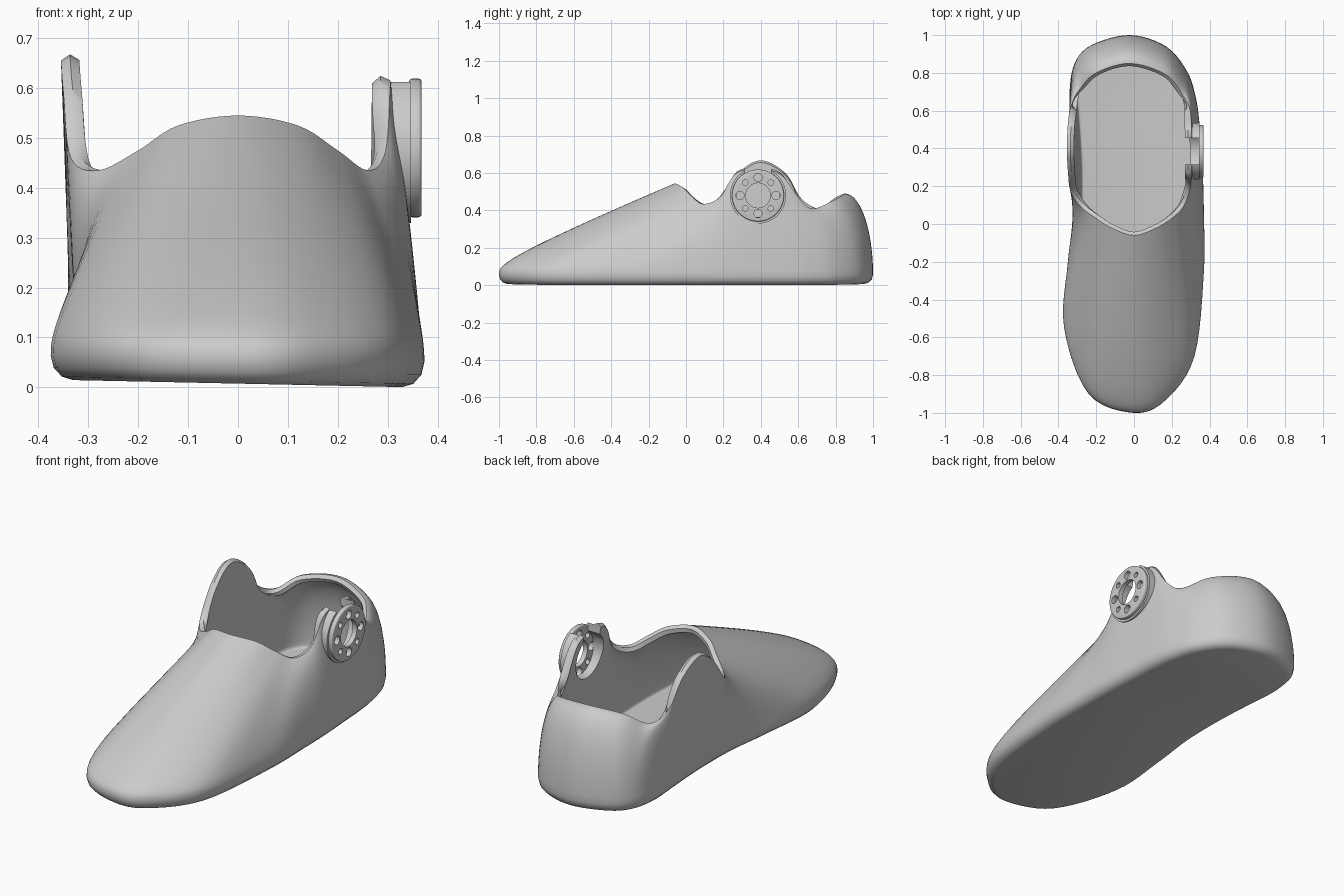
import bpy, bmesh
from math import sin, cos, pi
from mathutils import Vector, Matrix

if "Cube" in bpy.data.objects:
    bpy.data.objects.remove(bpy.data.objects["Cube"])

grey = bpy.data.materials.new("light grey plastic")
grey.use_nodes = True
grey.diffuse_color = (0.6, 0.6, 0.6, 1)
grey.node_tree.nodes["Principled BSDF"].inputs["Base Color"].default_value = (0.6, 0.6, 0.6, 1)

WALL = 0.037      # shell thickness
STEPS = 6         # subdivisions between stations
ROWS = 20         # rows from sole edge to rim

# Stations around the shoe: sole x, y, then rim x, y, z
STATIONS = [
    (0, -1, 0, -.06, .545), (.17, -.93, .12, -.02, .525), (.32, -.7, .2, .03, .475),
    (.37, -.25, .26, .09, .435), (.37, .05, .295, .18, .47), (.365, .25, .305, .27, .6),
    (.355, .4, .305, .4, .615), (.345, .55, .305, .51, .59), (.325, .68, .295, .61, .46),
    (.28, .81, .26, .68, .41), (.17, .94, .17, .79, .455), (-.02, 1, -.02, .85, .49),
    (-.22, .95, -.2, .8, .47), (-.31, .86, -.29, .71, .41), (-.34, .72, -.335, .62, .46),
    (-.33, .55, -.35, .53, .59), (-.32, .4, -.355, .4, .655), (-.315, .25, -.35, .28, .59),
    (-.32, .05, -.335, .17, .46), (-.35, -.2, -.28, .09, .435), (-.37, -.55, -.2, .03, .475),
    (-.24, -.9, -.12, -.02, .525)]


def smoothstep(lo, hi, x):
    t = min(1, max(0, (x - lo) / (hi - lo)))
    return t * t * (3 - 2 * t)


def closed_spline(points):
    """Smooth closed curve through points of any dimension."""
    out, n = [], len(points)
    for i in range(n):
        a, b, c, d = (points[(i + k) % n] for k in (-1, 0, 1, 2))
        for s in range(STEPS):
            t = s / STEPS
            out.append([q + t / 2 * (r - p + t * (2 * p - 5 * q + 4 * r - w
                        + t * (3 * (q - r) + w - p))) for p, q, r, w in zip(a, b, c, d)])
    return out


def wall_profile(v, x, y):
    """Inward and upward progress of the wall: toe slope, side wall or heel dome."""
    toe, heel = 1 - smoothstep(-.4, .1, y), smoothstep(.55, .85, y)
    side = 1 - toe - heel
    exponent = 1.05 + 1.3 * x
    a = toe * v * v + heel * (1 - cos(v * pi / 2)) + side * v ** exponent
    b = toe * (.75 * v * v + .25 * v ** .6) + heel * sin(v * pi / 2) + side * v
    return a, b


def finish(bm, name, angle=0.7):
    bmesh.ops.recalc_face_normals(bm, faces=bm.faces)
    mesh = bpy.data.meshes.new(name)
    bm.to_mesh(mesh)
    bm.free()
    obj = bpy.data.objects.new(name, mesh)
    bpy.context.collection.objects.link(obj)
    mesh.materials.append(grey)
    smooth(obj, angle)
    return obj


def select_only(obj):
    bpy.ops.object.select_all(action='DESELECT')
    obj.select_set(True)
    bpy.context.view_layer.objects.active = obj


def smooth(obj, angle=0.7):
    select_only(obj)
    bpy.ops.object.shade_smooth_by_angle(angle=angle)


def add_disc(bm, radius, x0, x1, y, z, sides=48):
    """Solid cylinder lying along x."""
    place = Matrix.Translation(((x0 + x1) / 2, y, z)) @ Matrix.Rotation(pi / 2, 4, 'Y')
    bmesh.ops.create_cone(bm, cap_ends=True, segments=sides, radius1=radius,
                          radius2=radius, depth=x1 - x0, matrix=place)


def cut(obj, cutter):
    cutter.hide_render = True
    mod = obj.modifiers.new("cut", 'BOOLEAN')
    mod.object, mod.operation, mod.solver = cutter, 'DIFFERENCE', 'EXACT'
    select_only(obj)
    bpy.ops.object.modifier_apply(modifier=mod.name)


def bridge(bm, lower, upper):
    n = len(lower)
    for i in range(n):
        j = (i + 1) % n
        bm.faces.new((lower[i], lower[j], upper[j], upper[i]))


# Shoe shell: rounded sole edge, then walls rising to the wavy rim
bm = bmesh.new()
curve = closed_spline(STATIONS)
count = len(curve)
inward = []
for i in range(count):
    p, q = curve[i - 1], curve[(i + 1) % count]
    inward.append(Vector((p[1] - q[1], q[0] - p[0])).normalized())
rows = []
for k in range(4):
    t = pi / 2 * (1 - k / 3) if k else pi / 2
    rows.append([(c[0] + n.x * .045 * (1 - cos(t)), c[1] + n.y * .045 * (1 - cos(t)),
                  .0075 + .05 * (1 - sin(t))) for c, n in zip(curve, inward)])
for k in range(1, ROWS + 1):
    row = []
    for sx, sy, rx, ry, rz in curve:
        a, b = wall_profile(k / ROWS, sx, sy)
        row.append((sx + (rx - sx) * a, sy + (ry - sy) * a, .0575 + (rz - .0575) * b))
    rows.append(row)
outer = [[bm.verts.new((x, y, z - .022 * x * max(0, 1 - z / .2))) for x, y, z in row]
         for row in rows]
for lower, upper in zip(outer, outer[1:]):
    bridge(bm, lower, upper)
bm.faces.new(outer[0][::-1])
bm.normal_update()

# Inner lining offset from the outside, joined by a rounded rim
inner = [[bm.verts.new(v.co - v.normal * WALL) for v in row] for row in outer]
for lower, upper in zip(inner, inner[1:]):
    bridge(bm, upper, lower)
bm.faces.new(inner[0])
crest = []
for o, below, i in zip(outer[-1], outer[-2], inner[-1]):
    rise = (o.co - below.co).normalized()
    crest.append(bm.verts.new((o.co + i.co) / 2 + rise * .012))
bridge(bm, outer[-1], crest)
bridge(bm, crest, inner[-1])
shell = finish(bm, "shoe_shell", 0.9)

# Side fitting: collar around a bore, open at the top, with a perforated disc outside
CY, CZ = .385, .48
bm = bmesh.new()
add_disc(bm, .15, .305, .347, CY, CZ, 64)
collar = finish(bm, "fitting_collar")

bm = bmesh.new()
add_disc(bm, .115, .2, .45, CY, CZ)
bore = finish(bm, "bore_cutter")
bm = bmesh.new()
bmesh.ops.create_cube(bm, size=1, matrix=Matrix.Translation((.3, CY, .63))
                      @ Matrix.Diagonal((.2, .14, .18, 1)))
slot = finish(bm, "slot_cutter")
for part in (shell, collar):
    cut(part, bore)
    cut(part, slot)

bm = bmesh.new()
add_disc(bm, .139, .343, .368, CY, CZ, 64)
rims = [e for e in bm.edges if len(e.link_faces) == 2
        and any(len(f.verts) > 4 for f in e.link_faces)]
bmesh.ops.bevel(bm, geom=rims, offset=.006, segments=3, affect='EDGES', profile=.5)
disc = finish(bm, "fitting_disc")

bm = bmesh.new()
add_disc(bm, .066, .3, .4, CY, CZ)
for i in range(8):
    angle = i * pi / 4
    add_disc(bm, .015 if i % 2 else .022, .3, .4,
             CY + .097 * cos(angle), CZ + .097 * sin(angle), 20)
holes = finish(bm, "hole_cutter")
cut(disc, holes)

for cutter in (bore, slot, holes):
    bpy.data.objects.remove(cutter)
for part in (shell, collar, disc):
    smooth(part, 0.8)
